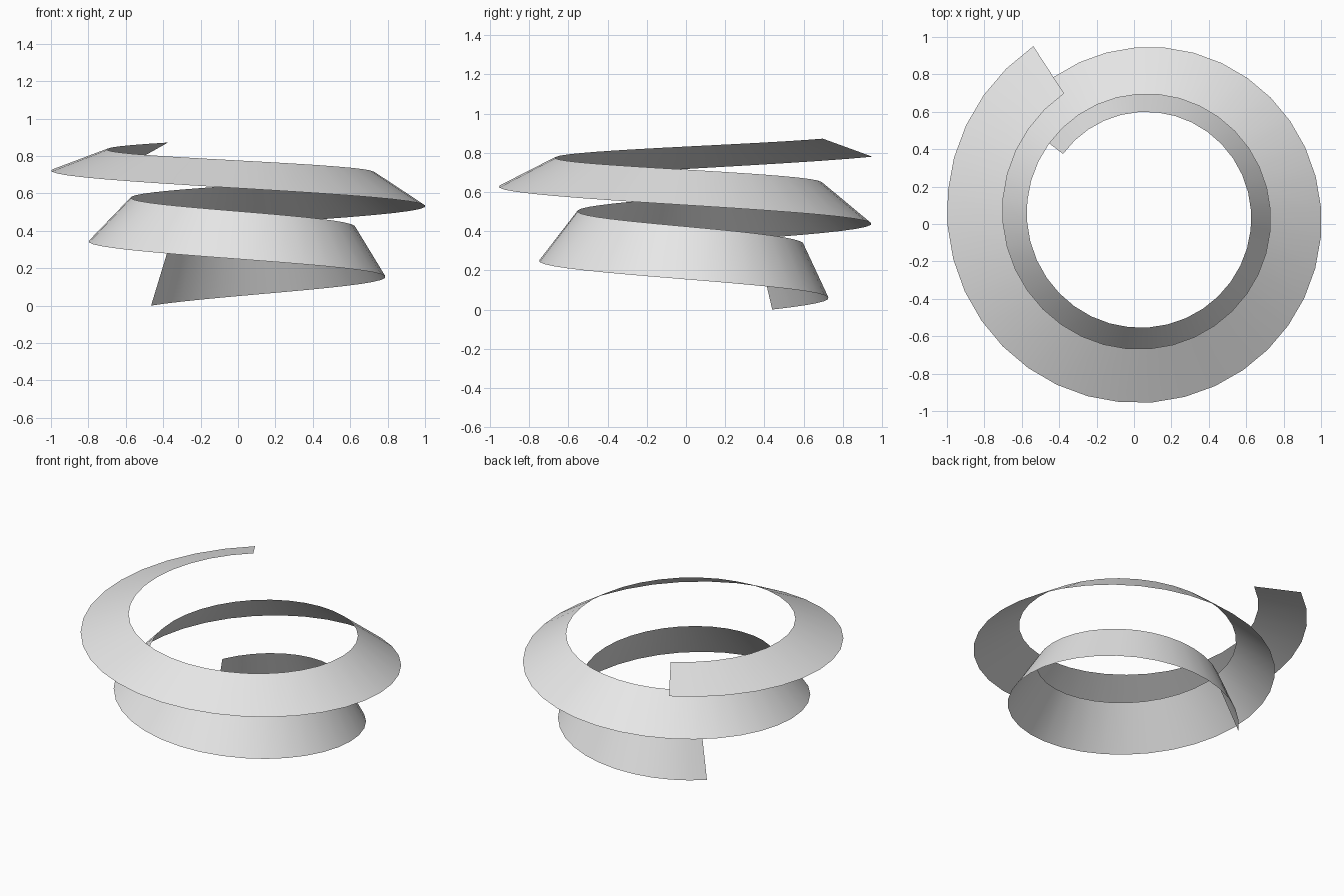
import bpy, bmesh
from math import sin, cos, pi, radians

cube = bpy.data.objects.get("Cube")
if cube:
    bpy.data.objects.remove(cube, do_unlink=True)

# Plain grey for the whole ribbon
grey = bpy.data.materials.new("light_grey")
grey.use_nodes = True
colour = (0.8, 0.8, 0.8, 1)
grey.diffuse_color = colour
grey.node_tree.nodes["Principled BSDF"].inputs["Base Color"].default_value = colour

CENTRE_X, CENTRE_Y = 0.05, 0.045
SEGMENTS = 74
START, SWEEP = 142.5, 739.5


def rib(t):
    """Lower outer and upper inner point of the ribbon at t from 0 to 1."""
    angle = radians(START - SWEEP * t)
    bump = sin(pi * t)
    radius = 0.649 + 0.431 * t + 0.012 * bump
    width = 0.30 + 0.015 * t + 0.02 * bump
    tilt = radians(69 - 52 * t)
    height = 0.78 * t

    def place(r, z):
        return CENTRE_X + r * cos(angle), CENTRE_Y + r * sin(angle), z

    return (place(radius, height),
            place(radius - width * cos(tilt), height + width * sin(tilt)))


# Spiral ribbon, widening and flattening as it climbs
bm = bmesh.new()
ribs = [[bm.verts.new(p) for p in rib(i / SEGMENTS)] for i in range(SEGMENTS + 1)]
for (a, b), (c, d) in zip(ribs, ribs[1:]):
    bm.faces.new((c, a, b, d)).smooth = True
mesh = bpy.data.meshes.new("spiral_ribbon")
bm.to_mesh(mesh)
bm.free()
mesh.materials.append(grey)
bpy.context.collection.objects.link(bpy.data.objects.new("spiral_ribbon", mesh))
